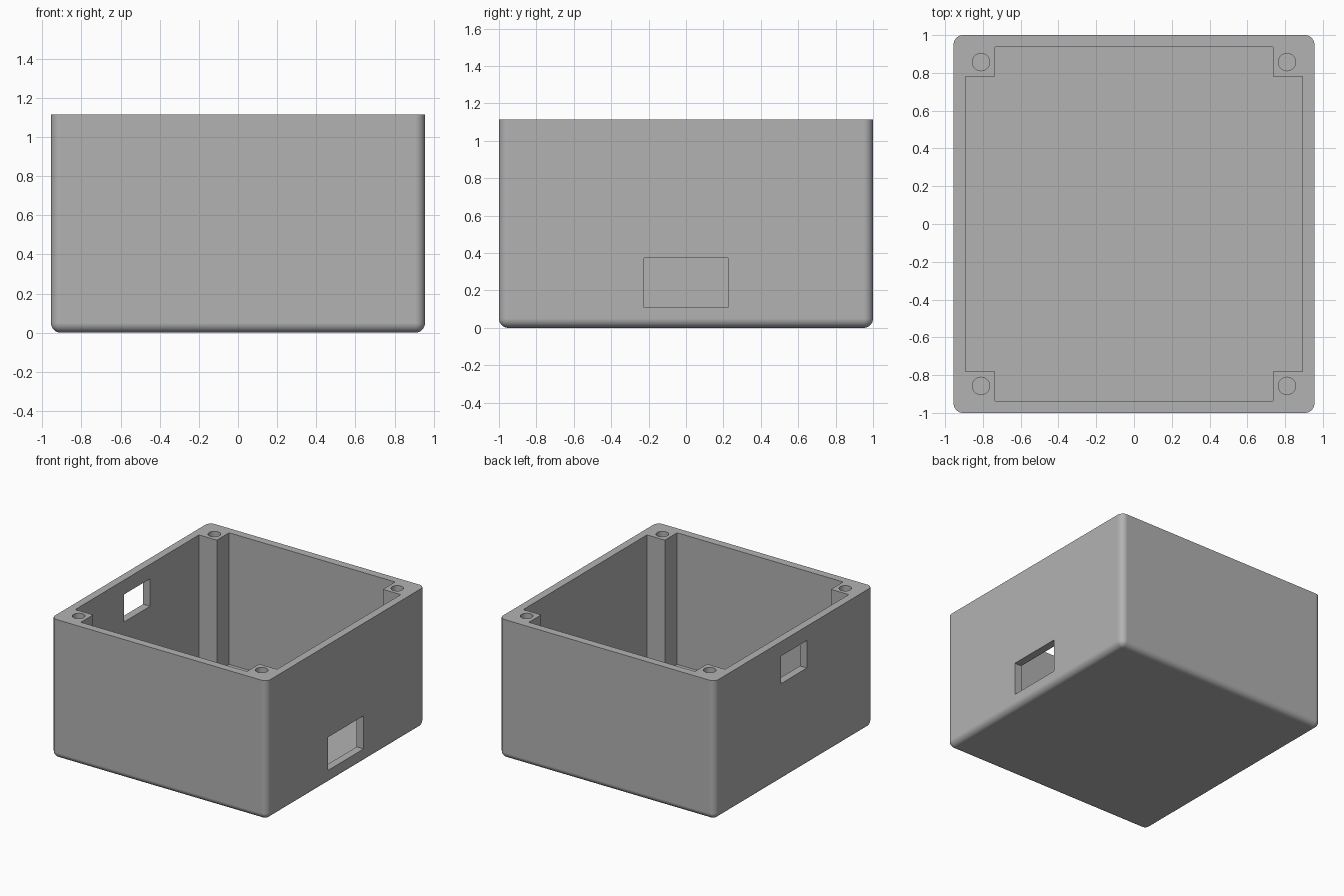
import bpy, bmesh
from math import radians
from mathutils import Matrix, Vector

if "Cube" in bpy.data.objects:
    bpy.data.objects.remove(bpy.data.objects["Cube"], do_unlink=True)

HX, HY, HEIGHT = 0.955, 1.0, 1.115      # outer half sizes and height
INNER_X, INNER_Y = 0.893, 0.937         # cavity half sizes
POST_X, POST_Y = 0.735, 0.782           # inner edges of the corner posts
FLOOR, RADIUS = 0.062, 0.05

grey = bpy.data.materials.new("plastic_grey")
grey.use_nodes = True
colour = (0.448, 0.448, 0.448, 1)
grey.diffuse_color = colour
grey.node_tree.nodes["Principled BSDF"].inputs["Base Color"].default_value = colour


def make_object(name, bm):
    bmesh.ops.recalc_face_normals(bm, faces=bm.faces)
    mesh = bpy.data.meshes.new(name)
    bm.to_mesh(mesh)
    bm.free()
    mesh.materials.append(grey)
    obj = bpy.data.objects.new(name, mesh)
    bpy.context.collection.objects.link(obj)
    return obj


def box(low, high):
    bm = bmesh.new()
    low, high = Vector(low), Vector(high)
    place = Matrix.Translation((low + high) / 2) @ Matrix.Diagonal((*(high - low), 1))
    bmesh.ops.create_cube(bm, size=1, matrix=place)
    return bm


def cut(target, bm):
    cutter = make_object("cutter", bm)
    cutter.hide_render = True
    mod = target.modifiers.new("cut", 'BOOLEAN')
    mod.operation, mod.solver, mod.object = 'DIFFERENCE', 'EXACT', cutter
    bpy.ops.object.modifier_apply(modifier=mod.name)
    bpy.data.objects.remove(cutter, do_unlink=True)


# Outer body: every edge rounded except the open rim
bm = box((-HX, -HY, 0), (HX, HY, HEIGHT))
edges = [e for e in bm.edges if any(v.co.z < HEIGHT / 2 for v in e.verts)]
bmesh.ops.bevel(bm, geom=edges, offset=RADIUS, segments=8, profile=0.5,
                affect='EDGES', clamp_overlap=True)
body = make_object("enclosure_body", bm)
bpy.context.view_layer.objects.active = body
body.select_set(True)

# Cavity: cross-shaped outline leaves a square post in each corner
bm = bmesh.new()
outline = []
for sx, sy in ((1, 1), (-1, 1), (-1, -1), (1, -1)):
    corner = [(INNER_X, POST_Y), (POST_X, POST_Y), (POST_X, INNER_Y)]
    if sx * sy < 0:
        corner.reverse()
    outline += [bm.verts.new((sx * x, sy * y, FLOOR)) for x, y in corner]
base = bm.faces.new(outline)
top = bmesh.ops.extrude_face_region(bm, geom=[base])["geom"]
bmesh.ops.translate(bm, vec=(0, 0, HEIGHT),
                    verts=[v for v in top if isinstance(v, bmesh.types.BMVert)])
cut(body, bm)

# Screw holes in the posts
for sx in (-1, 1):
    for sy in (-1, 1):
        bm = bmesh.new()
        bmesh.ops.create_cone(bm, cap_ends=True, segments=32, radius1=0.046,
                              radius2=0.046, depth=0.6,
                              matrix=Matrix.Translation((sx * 0.81, sy * 0.857, HEIGHT)))
        cut(body, bm)

# Side openings: a wide low one on +x, a small high one on -x
cut(body, box((0.8, -0.225, 0.11), (1.1, 0.225, 0.375)))
cut(body, box((-1.1, -0.165, 0.78), (-0.8, 0.165, 1.0)))

# Smooth rounded edges, flat walls
bpy.ops.object.shade_smooth_by_angle(angle=radians(30))
weighted = body.modifiers.new("weighted_normals", 'WEIGHTED_NORMAL')
weighted.keep_sharp = True
